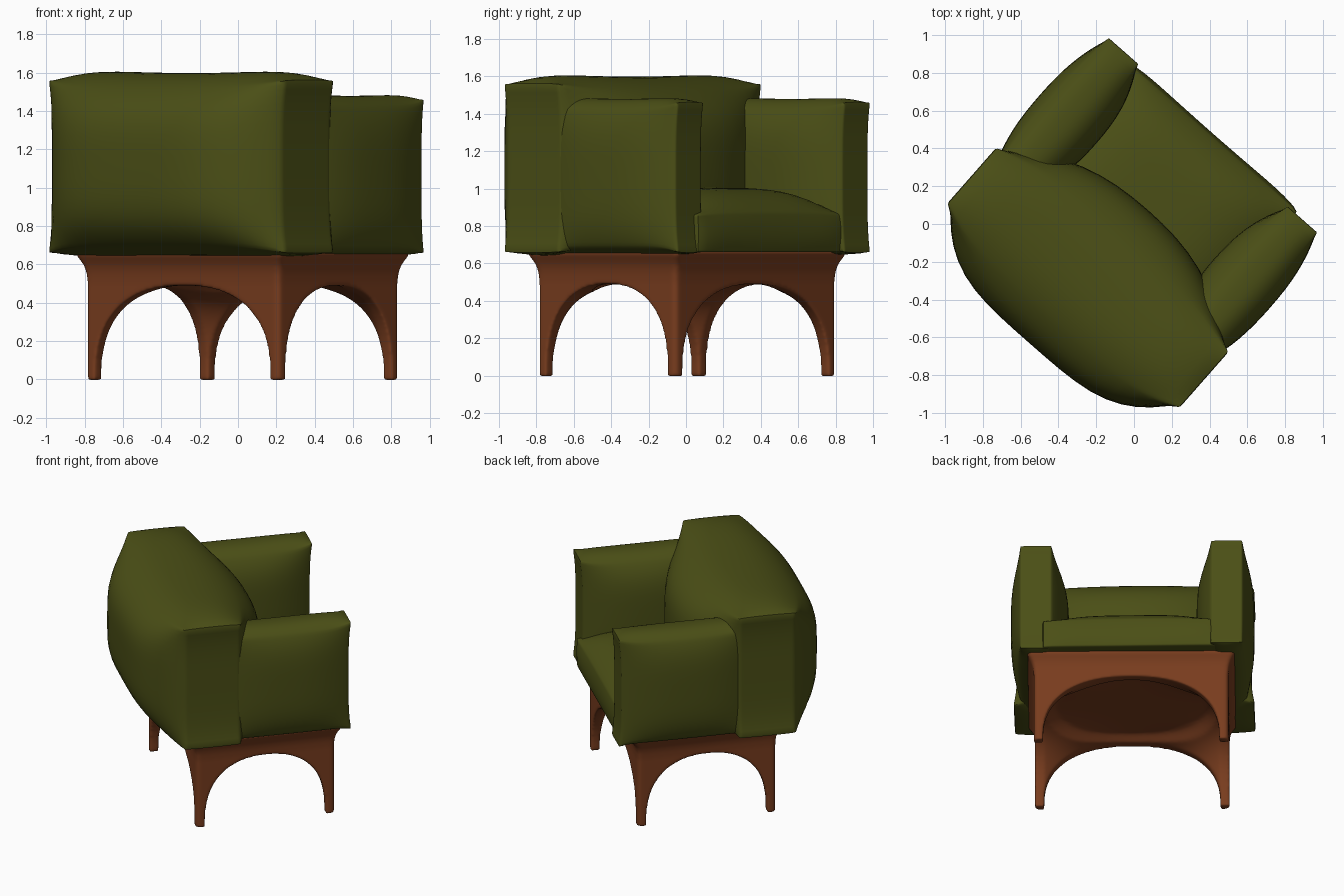
import bpy, bmesh, math
from mathutils import Matrix, Vector

if "Cube" in bpy.data.objects:
    bpy.data.objects.remove(bpy.data.objects["Cube"])


def place(deg, x):
    return Matrix.Translation((x, 0.005, 0)) @ Matrix.Rotation(math.radians(deg), 4, 'Z')


CUSHION = place(-41.3, 0.01)
FRAME = place(-40.5, 0.024)


def material(name, color):
    m = bpy.data.materials.new(name)
    m.diffuse_color = (*color, 1)
    m.use_nodes = True
    m.node_tree.nodes["Principled BSDF"].inputs["Base Color"].default_value = m.diffuse_color
    return m


olive = material("olive_fabric", (0.07, 0.078, 0.008))
wood = material("reddish_wood", (0.19, 0.046, 0.013))


def finish(bm, name, mat, angle, matrix):
    bmesh.ops.recalc_face_normals(bm, faces=bm.faces)
    me = bpy.data.meshes.new(name)
    bm.to_mesh(me)
    bm.free()
    ob = bpy.data.objects.new(name, me)
    bpy.context.collection.objects.link(ob)
    ob.matrix_world = matrix
    me.materials.append(mat)
    shade(ob, angle)
    return ob


def shade(ob, angle):
    bpy.ops.object.select_all(action='DESELECT')
    ob.select_set(True)
    bpy.context.view_layer.objects.active = ob
    bpy.ops.object.shade_smooth_by_angle(angle=math.radians(angle))


def pillow(name, center, half, axes, bulge, power, keep, crown, roll, end):
    """axes = (length, width, thickness) axis numbers; half sizes in that order.
    bulge/power are (negative, positive) for the two large faces; roll rounds the
    long edges over, crown lifts their middle, end pushes the short ends out."""
    bm = bmesh.new()
    bmesh.ops.create_cube(bm, size=2)
    bmesh.ops.subdivide_edges(bm, edges=bm.edges[:], cuts=19, use_grid_fill=True)
    for v in bm.verts:
        # gather points towards the edges where the curvature is strongest
        a, b, t = (math.sin(c * math.pi / 2) * 0.6 + c * 0.4 for c in v.co)
        side = 1 if t > 0 else 0
        n = power[side]
        f = (1 - abs(a) ** n) * (1 - (1 - keep) * abs(b) ** 4)
        lift = (crown if b > 0 else crown * 0.4) * (0.75 + 0.6 * a * a)
        out = [0, 0, 0]
        out[axes[0]] = a * (half[0] + end * (1 - b ** 4))
        out[axes[1]] = b * (half[1] + (1 - a ** 6) * (lift * (1 - t * t) - roll * abs(t) ** 3))
        out[axes[2]] = t * (half[2] + bulge[side] * f)
        v.co = Vector(out) + Vector(center)
    for _ in range(2):
        bmesh.ops.smooth_vert(bm, verts=bm.verts, factor=0.5,
                              use_axis_x=True, use_axis_y=True, use_axis_z=True)
    return finish(bm, name, olive, 50, CUSHION)


# Upholstery
pillow("back_cushion", (0, -0.385, 1.11), (0.825, 0.455, 0.195), (0, 2, 1),
       (0.27, 0.285), (4, 2.5), 0.4, 0.045, 0.04, -0.03)
for side, label, mid in ((1, "right", 0.13), (-1, "left", 0.175)):
    b = (0.11, 0.075) if side > 0 else (0.075, 0.11)
    pillow(label + "_arm", (side * 0.65, mid, 1.06), (0.47, 0.405, 0.105), (1, 2, 0),
           b, (2.5, 2.5), 0.35, 0.02, 0.04, -0.02)
pillow("seat_cushion", (0, 0.17, 0.76), (0.605, 0.44, 0.1), (0, 1, 2),
       (0, 0.145), (4, 4), 0.1, 0.02, 0.0, 0.0)


# Wooden base: flared rounded block
def ring(bm, z, hu, hv, r):
    pts = []
    for k, (sx, sy) in enumerate(((1, 1), (-1, 1), (-1, -1), (1, -1))):
        for i in range(7):
            ang = math.pi / 2 * (k + i / 6)
            pts.append(bm.verts.new((sx * (hu - r) + r * math.cos(ang),
                                     sy * (hv - r) + r * math.sin(ang), z)))
    return pts


bm = bmesh.new()
rings = [ring(bm, z, 0.662 + e, 0.487 + e, 0.028) for z, e in (
    (-0.003, 0), (0.3, 0), (0.5, 0), (0.55, 0.004),
    (0.59, 0.013), (0.62, 0.027), (0.645, 0.042), (0.668, 0.044))]
for lo, hi in zip(rings, rings[1:]):
    for i in range(len(lo)):
        j = (i + 1) % len(lo)
        bm.faces.new((lo[i], lo[j], hi[j], hi[i]))
bm.faces.new(rings[0])
bm.faces.new(rings[-1])
base = finish(bm, "wooden_base", wood, 40, FRAME)

# Vaulted hollow that leaves four legs and an arch on each side
N = 22
half = [math.sin(math.pi / 2 * i / N) for i in range(N + 1)] + [1.4]
line = [-c for c in reversed(half[1:])] + half


def vault(p, q):
    m = (min(abs(p), 1) * min(abs(q), 1)) ** 2.3
    recess = 0.04 * max(0, min(1, (1 - p * p - q * q) * 4))
    return 0.49 * max(0, 1 - m) ** (1 / 2.6) + recess - (0.05 if m > 0.9999 else 0)


bm = bmesh.new()
top = [[bm.verts.new((p * 0.6, q * 0.425, vault(p, q))) for q in line] for p in line]
low = [[bm.verts.new((p * 0.6, q * 0.425, -0.1)) for q in line] for p in line]
last = len(line) - 1
for i in range(last):
    for j in range(last):
        for g in (top, low):
            bm.faces.new((g[i][j], g[i + 1][j], g[i + 1][j + 1], g[i][j + 1]))
    for e in (0, last):
        bm.faces.new((top[i][e], top[i + 1][e], low[i + 1][e], low[i][e]))
        bm.faces.new((top[e][i], top[e][i + 1], low[e][i + 1], low[e][i]))
cutter = finish(bm, "arch_cutter", wood, 40, FRAME)
cutter.hide_render = True

mod = base.modifiers.new("arches", 'BOOLEAN')
mod.operation = 'DIFFERENCE'
mod.solver = 'EXACT'
mod.object = cutter
# Soften every wooden edge
soft = base.modifiers.new("even_mesh", 'REMESH')
soft.mode = 'VOXEL'
soft.voxel_size = 0.011
ease = base.modifiers.new("soft_edges", 'SMOOTH')
ease.factor = 0.5
ease.iterations = 7
bpy.context.view_layer.objects.active = base
for m in list(base.modifiers):
    bpy.ops.object.modifier_apply(modifier=m.name)
bpy.data.objects.remove(cutter)
shade(base, 60)
